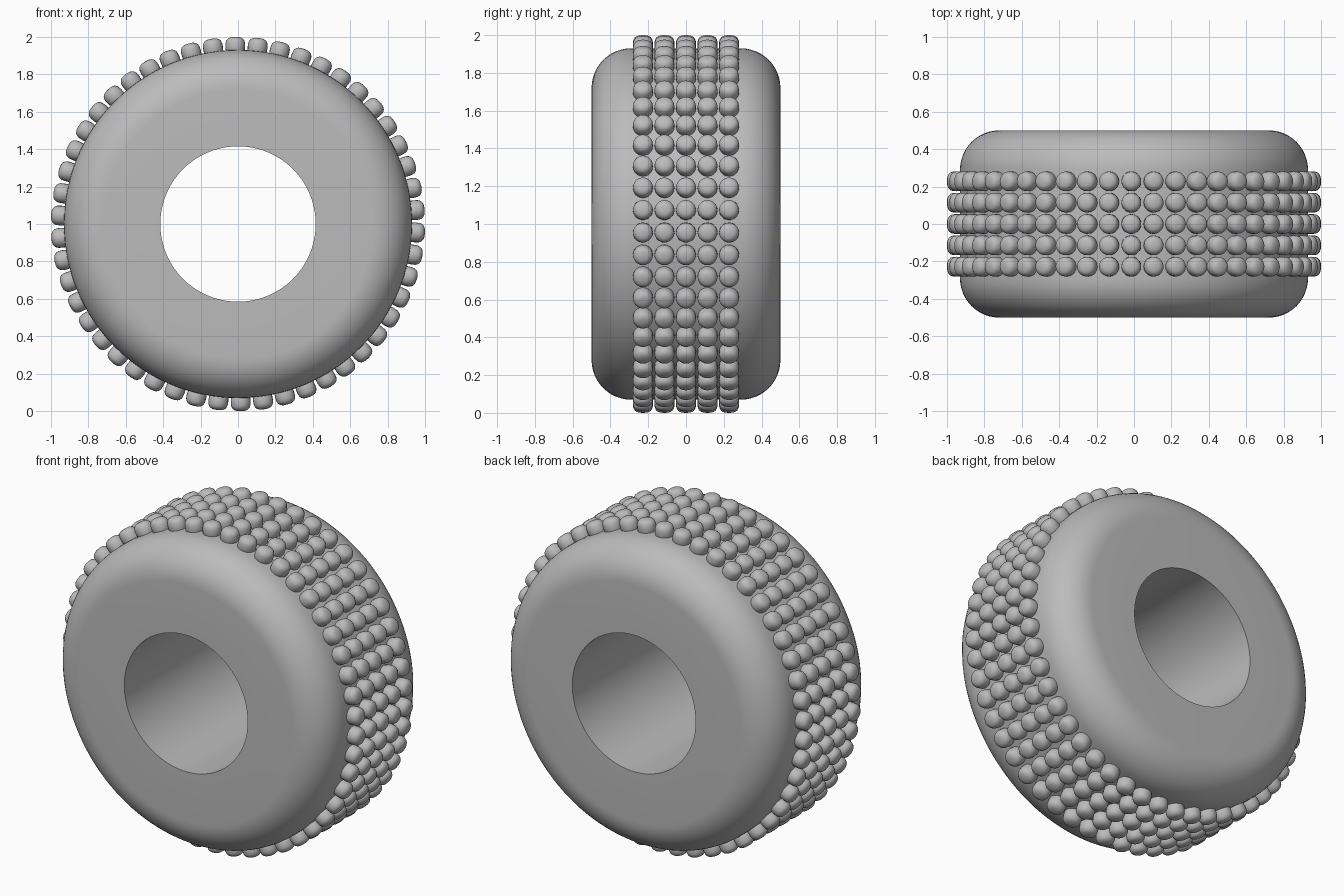
import bpy, bmesh, math
from mathutils import Matrix, Vector

cube = bpy.data.objects.get("Cube")
if cube:
    bpy.data.objects.remove(cube, do_unlink=True)

OUTER, BORE, HALF_WIDTH, FILLET = 0.93, 0.415, 0.5, 0.21
STUDS, ROWS, PITCH = 50, 5, 0.114
CENTRE = Vector((0, 0, 1))

grey = bpy.data.materials.new("rubber grey")
grey.use_nodes = True
colour = (0.5, 0.5, 0.5, 1)
grey.diffuse_color = colour
grey.node_tree.nodes["Principled BSDF"].inputs["Base Color"].default_value = colour


def lathe(bm, profile, steps, matrix, closed):
    """Spin (radius, height) points about z, then place the result."""
    verts = [bm.verts.new((r, 0, h)) for r, h in profile]
    pairs = list(zip(verts, verts[1:]))
    if closed:
        pairs.append((verts[-1], verts[0]))
    edges = [bm.edges.new(p) for p in pairs]
    bmesh.ops.spin(bm, geom=verts + edges, cent=(0, 0, 0), axis=(0, 0, 1),
                   angle=math.tau, steps=steps, use_merge=True)
    bmesh.ops.remove_doubles(bm, verts=bm.verts, dist=1e-5)
    bmesh.ops.recalc_face_normals(bm, faces=bm.faces)
    bmesh.ops.transform(bm, matrix=matrix, verts=bm.verts)


def finish(bm, name):
    mesh = bpy.data.meshes.new(name)
    bm.to_mesh(mesh)
    bm.free()
    mesh.materials.append(grey)
    return mesh


def place(name, mesh, location):
    ob = bpy.data.objects.new(name, mesh)
    ob.location = location
    bpy.context.collection.objects.link(ob)
    return ob


# Tyre body: rounded shoulders and a straight bore
arc = [math.pi / 2 * i / 12 for i in range(13)]
shoulder = [(OUTER - FILLET + FILLET * math.cos(a),
             HALF_WIDTH - FILLET + FILLET * math.sin(a)) for a in arc]
profile = ([(BORE, -HALF_WIDTH)] + [(r, -h) for r, h in reversed(shoulder)]
           + shoulder + [(BORE, HALF_WIDTH)])
bm = bmesh.new()
lathe(bm, profile, 128, Matrix.Rotation(math.pi / 2, 4, "X"), True)
tyre = place("tyre_body", finish(bm, "tyre_body"), CENTRE)

# One stud: a squarish rounded button, pointing along +x on the tread
RADIUS, HALF_HEIGHT, SQUARE = 0.053, 0.05, 2 / 2.8
button = []
for i in range(13):
    a = math.pi * (i / 12 - 0.5)
    s = math.sin(a)
    button.append((RADIUS * max(math.cos(a), 0) ** SQUARE,
                   HALF_HEIGHT * math.copysign(abs(s) ** SQUARE, s)))
button[0], button[-1] = (0, -HALF_HEIGHT), (0, HALF_HEIGHT)
bm = bmesh.new()
lathe(bm, button, 20, Matrix.Translation((1 - HALF_HEIGHT, 0, 0))
      @ Matrix.Rotation(math.pi / 2, 4, "Y"), False)

# Ring of studs, repeated for each tread row
first = bm.verts[:] + bm.edges[:] + bm.faces[:]
for k in range(1, STUDS):
    copy = bmesh.ops.duplicate(bm, geom=first)["geom"]
    bmesh.ops.rotate(bm, cent=(0, 0, 0),
                     matrix=Matrix.Rotation(-math.tau * k / STUDS, 3, "Y"),
                     verts=[v for v in copy if isinstance(v, bmesh.types.BMVert)])
bmesh.ops.rotate(bm, cent=(0, 0, 0), matrix=Matrix.Rotation(-0.078, 3, "Y"),
                 verts=bm.verts)
ring = finish(bm, "stud_row")
rows = [place(f"stud_row_{n + 1}", ring,
              CENTRE + Vector((0, (n - (ROWS - 1) / 2) * PITCH, 0)))
        for n in range(ROWS)]

# Smooth shading with sharp bore rims
for ob in (tyre, rows[0]):
    bpy.ops.object.select_all(action="DESELECT")
    ob.select_set(True)
    bpy.context.view_layer.objects.active = ob
    bpy.ops.object.shade_smooth_by_angle(angle=math.radians(40))
